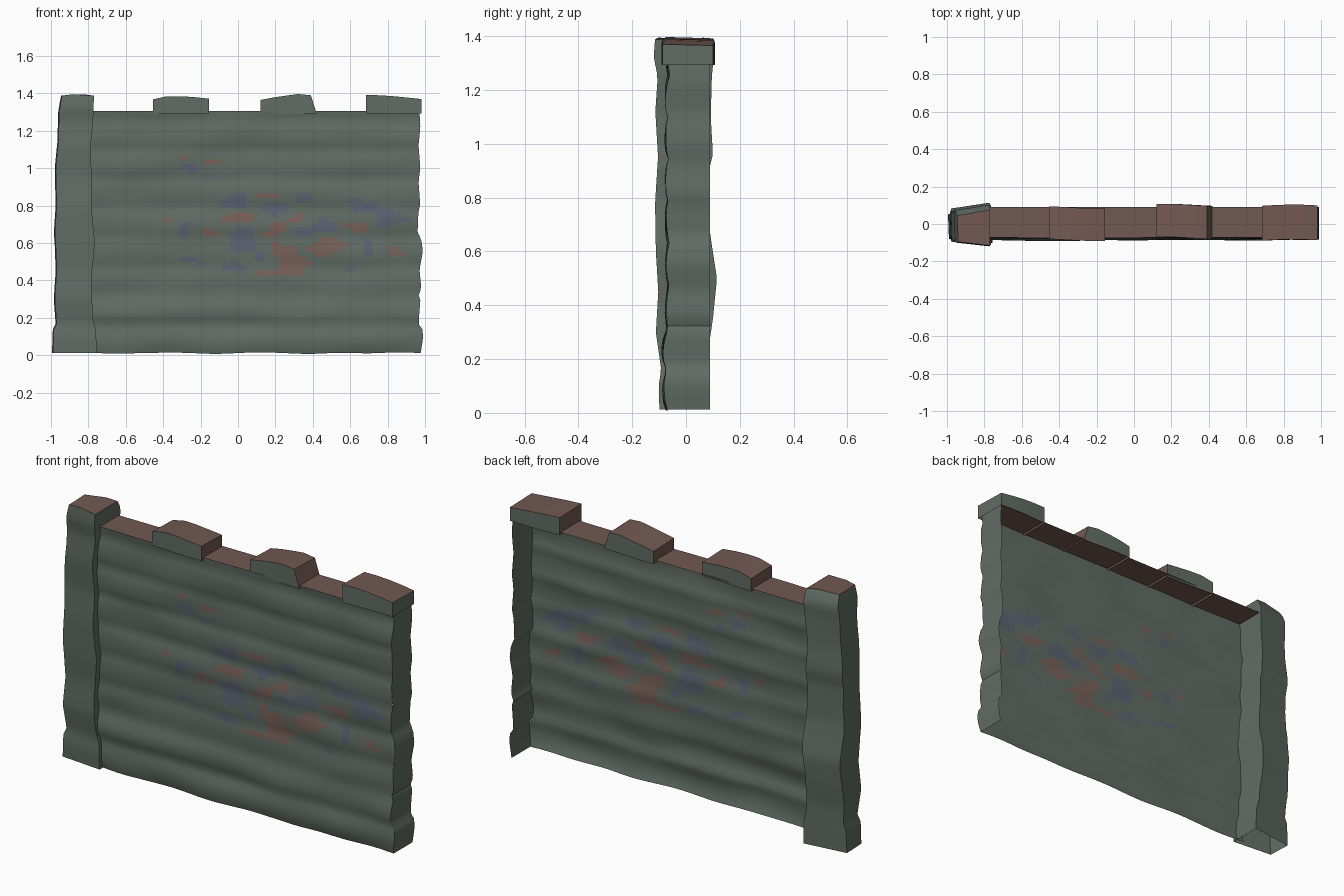
import bpy, math, random
from mathutils import Vector, noise

if "Cube" in bpy.data.objects:
    bpy.data.objects.remove(bpy.data.objects["Cube"])

random.seed(4)


def material(name, rgb):
    m = bpy.data.materials.new(name)
    m.diffuse_color = (*rgb, 1)
    m.use_nodes = True
    m.node_tree.nodes["Principled BSDF"].inputs["Base Color"].default_value = m.diffuse_color
    return m


STONE = material("stone", (0.12, 0.15, 0.13))
CAP = material("cap_brown", (0.17, 0.10, 0.085))
BLUE = material("blue_stain", (0.11, 0.125, 0.17))
RUST = material("rust_stain", (0.19, 0.12, 0.10))


def make(name, verts, faces, mats=(STONE,), angle=35):
    me = bpy.data.meshes.new(name)
    me.from_pydata(verts, [], faces)
    me.update()
    for m in mats:
        me.materials.append(m)
    ob = bpy.data.objects.new(name, me)
    bpy.context.collection.objects.link(ob)
    bpy.context.view_layer.objects.active = ob
    ob.select_set(True)
    bpy.ops.object.shade_smooth_by_angle(angle=math.radians(angle))
    ob.select_set(False)
    return ob


def sheet(name, fn, nu, nv, mats=(STONE,)):
    """Open grid surface: fn(u, v) gives a point, u and v run 0..1."""
    verts = [fn(i / nu, j / nv) for j in range(nv + 1) for i in range(nu + 1)]
    w = nu + 1
    faces = [(j * w + i, j * w + i + 1, (j + 1) * w + i + 1, (j + 1) * w + i)
             for j in range(nv) for i in range(nu)]
    return make(name, verts, faces, mats)


def lerp(table, z):
    """Piecewise linear lookup in (z, value) pairs."""
    for (a, p), (b, q) in zip(table, table[1:]):
        if z <= b:
            return p + (q - p) * max(0, z - a) / (b - a)
    return table[-1][1]


COURSE = 0.157
BASE, TOP, BACK = 0.012, 1.305, 0.09
EDGE = [(0, 0.975), (0.1, 0.99), (0.15, 0.985), (0.17, 0.965), (0.3, 0.975),
        (0.32, 0.965), (0.36, 0.98), (0.46, 0.97), (0.48, 0.975), (0.55, 0.988),
        (0.62, 0.98), (0.65, 0.96), (0.78, 0.965), (0.8, 0.975), (0.93, 0.965),
        (1.0, 0.975), (1.12, 0.965), (1.22, 0.975), (1.31, 0.97)]


def front_y(x, z):
    """Front relief: soft stone courses that bulge more near the ground."""
    bulge = abs(math.sin(math.pi * z / COURSE)) ** 0.6
    depth = 0.022 if z < 0.33 else 0.011
    n = noise.noise(Vector((x * 3, 1.7, z * 7)))
    return -0.063 - depth * bulge - 0.010 * n


# Front face of the wall (the back is open)
def front(u, v):
    z = BASE + (TOP - BASE) * v
    x = -0.80 + (lerp(EDGE, z) + 0.80) * u
    return (x, front_y(x, z), z + 0.008 * noise.noise(Vector((x * 4, 0, z * 3))) * (v < 1))


wall = sheet("wall_front", front, 40, 50, (STONE, BLUE, RUST))
for p in wall.data.polygons:
    c = p.center
    inside = (c.x - 0.25) ** 2 / 0.5 + (c.z - 0.65) ** 2 / 0.05 < 1 or \
             (c.x + 0.2) ** 2 + (c.z - 1.04) ** 2 < 0.01
    n = noise.noise(Vector((c.x * 6, 9.3, c.z * 13)))
    if inside and abs(n) > 0.28:
        p.material_index = 1 if n > 0 else 2


# Right end return
def right_end(u, v):
    z = BASE + (TOP - BASE) * v
    x = lerp(EDGE, z)
    return (x, front_y(x, z) * (1 - u) + BACK * u, z)


sheet("right_end", right_end, 3, 50)


# Walkway along the top
def walkway(u, v):
    x = -0.80 + 1.77 * u
    return (x, front_y(x, TOP) * (1 - v) + BACK * v, TOP)


sheet("wall_top", walkway, 40, 2, (CAP,))


# Raised blocks on the top
def merlon(name, x0, x1, y0, y1, heights, flare=0.0):
    n = len(heights) - 1
    ring_pts = []
    for i, h in enumerate(heights):
        t = i / n
        x = x0 + (x1 - x0) * t
        xb = x + flare * t
        wob = 0.006 * math.sin(3 * t + x0 * 9)
        ring_pts.append([(xb, y0 + wob, TOP - 0.012), (x, y0 + wob, h),
                         (x, y1 + wob, h - 0.005), (xb, y1 + wob, TOP - 0.012)])
    verts = [p for r in ring_pts for p in r]
    faces, caps = [], []
    for i in range(n):
        a, b = 4 * i, 4 * i + 4
        for k in range(3):
            faces.append((a + k, b + k, b + k + 1, a + k + 1))
            if k == 1:
                caps.append(len(faces) - 1)
    faces += [(0, 1, 2, 3), (4 * n + 3, 4 * n + 2, 4 * n + 1, 4 * n)]
    ob = make(name, verts, faces, (STONE, CAP))
    for c in caps + [len(faces) - 2, len(faces) - 1]:
        ob.data.polygons[c].material_index = 1
    if x1 > 0.9:
        ob.data.polygons[len(faces) - 1].material_index = 0


merlon("merlon_left", -0.455, -0.155, -0.085, 0.09, [1.368, 1.385, 1.385, 1.38, 1.372])
merlon("merlon_middle", 0.12, 0.39, -0.075, 0.102, [1.365, 1.378, 1.388, 1.397, 1.39], 0.03)
merlon("merlon_right", 0.685, 0.98, -0.088, 0.098, [1.392, 1.39, 1.385, 1.378, 1.37])


# Corner pillar: rectangular rings lofted upward with uneven sides
LEFT = [(0, -0.995), (0.14, -0.99), (0.17, -0.975), (0.3, -0.985), (0.45, -0.975),
        (0.6, -0.98), (0.65, -0.985), (0.8, -0.975), (1.0, -0.98), (1.15, -0.965),
        (1.3, -0.962), (1.37, -0.95), (1.39, -0.945)]
RIGHT = [(0, -0.755), (0.15, -0.76), (0.18, -0.775), (0.4, -0.785), (0.6, -0.765),
         (0.8, -0.785), (0.93, -0.78), (1.1, -0.79), (1.25, -0.775), (1.39, -0.77)]
FRONT = [(0, -0.098), (0.1, -0.102), (0.16, -0.092), (0.3, -0.112), (0.45, -0.103),
         (0.6, -0.112), (0.78, -0.115), (0.95, -0.104), (1.12, -0.114), (1.25, -0.105),
         (1.32, -0.12), (1.39, -0.115)]
REAR = [(0, 0.08), (0.25, 0.085), (0.35, 0.1), (0.5, 0.115), (0.63, 0.095), (0.7, 0.085),
        (0.9, 0.085), (0.96, 0.1), (1.1, 0.092), (1.25, 0.096), (1.34, 0.105), (1.385, 0.075)]

verts, faces = [], []
rows, seg = 44, 3
for j in range(rows + 1):
    z = BASE + (1.388 - BASE) * j / rows
    a, b, c, d = (lerp(t, z) for t in (LEFT, RIGHT, FRONT, REAR))
    corners = [(a + 0.005, c + 0.02), (b, c), (b, d), (a, d - 0.03)]
    for k in range(4):
        p, q = corners[k], corners[(k + 1) % 4]
        for s in range(seg):
            t = s / seg
            top = 0.008 * math.sin(4 * t) if j == rows and k in (0, 2) else 0
            verts.append((p[0] + (q[0] - p[0]) * t, p[1] + (q[1] - p[1]) * t, z + top))
w = 4 * seg
for j in range(rows):
    for i in range(w):
        k = (i + 1) % w
        faces.append((j * w + i, j * w + k, (j + 1) * w + k, (j + 1) * w + i))
faces.append(tuple(range(rows * w, rows * w + w)))
pillar = make("corner_pillar", verts, faces, (STONE, CAP))
pillar.data.polygons[len(faces) - 1].material_index = 1
